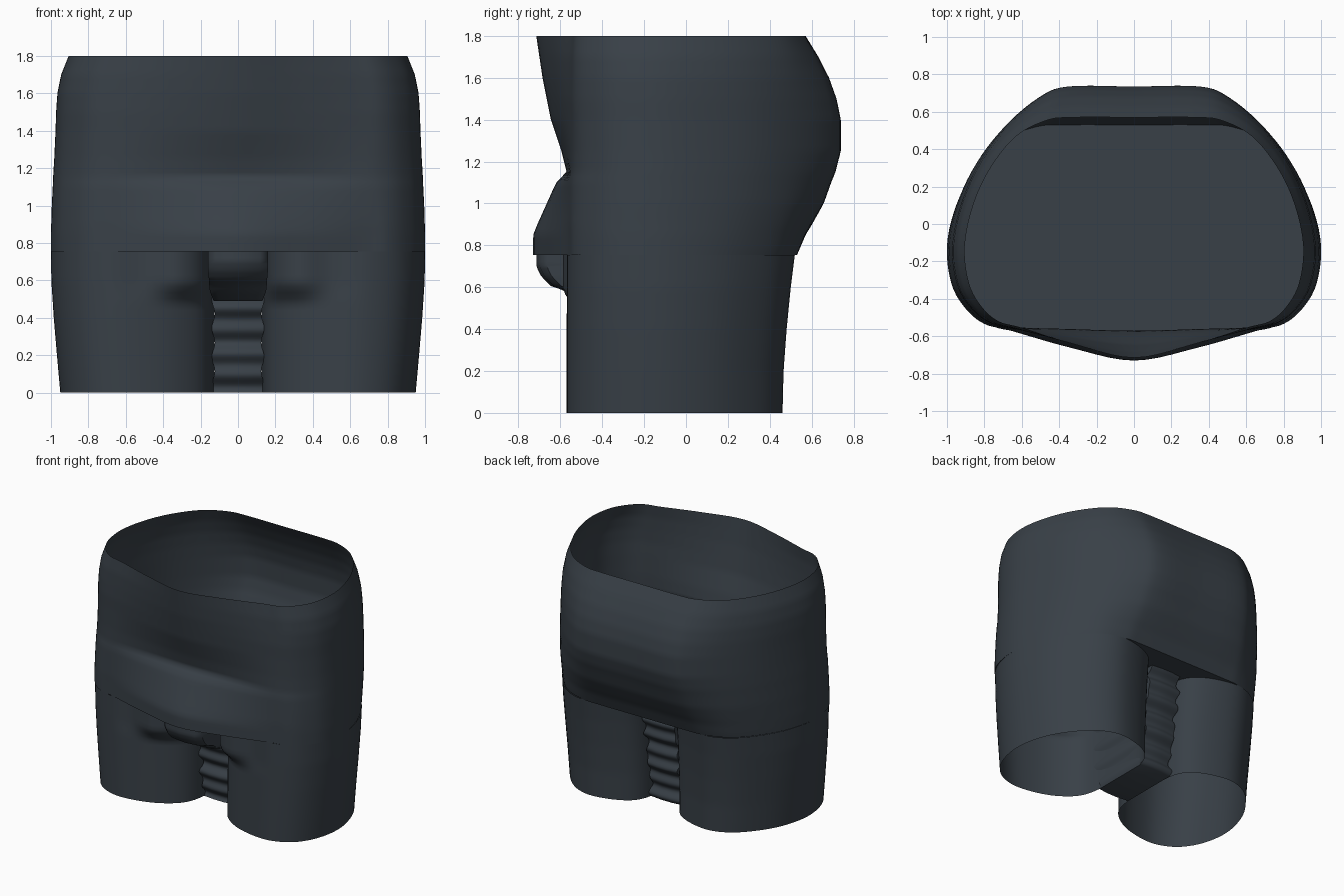
import bpy, bmesh, math
from mathutils import Vector

if "Cube" in bpy.data.objects:
    bpy.data.objects.remove(bpy.data.objects["Cube"])

mat = bpy.data.materials.new("dark slate cloth")
mat.diffuse_color = (0.04, 0.051, 0.063, 1)
mat.use_nodes = True
mat.node_tree.nodes["Principled BSDF"].inputs["Base Color"].default_value = mat.diffuse_color


def lerp_table(table, z):
    """Interpolate rows (z, a, b, ...) at height z."""
    for r0, r1 in zip(table, table[1:]):
        if z <= r1[0]:
            t = max(0, (z - r0[0]) / (r1[0] - r0[0]))
            return [a + (b - a) * t for a, b in zip(r0[1:], r1[1:])]
    return table[-1][1:]


def smooth_loop(pts, n=5):
    """Closed Catmull-Rom curve through 2D points."""
    out, m = [], len(pts)
    for i in range(m):
        p0, p1, p2, p3 = (Vector(pts[(i + k) % m]) for k in (-1, 0, 1, 2))
        for j in range(n):
            t = j / n
            out.append(0.5 * (2 * p1 + (p2 - p0) * t + (2 * p0 - 5 * p1 + 4 * p2 - p3) * t * t
                              + (3 * p1 - p0 - 3 * p2 + p3) * t ** 3))
    return out


def loft(name, section, heights, cap_bottom=False, cap_top=False, angle=40):
    """Stack closed sections into a tube."""
    bm = bmesh.new()
    rings = [[bm.verts.new((p[0], p[1], z)) for p in section(z)] for z in heights]
    for a, b in zip(rings, rings[1:]):
        for i in range(len(a)):
            j = (i + 1) % len(a)
            bm.faces.new((a[i], a[j], b[j], b[i]))
    if cap_bottom:
        bm.faces.new(rings[0][::-1])
    if cap_top:
        bm.faces.new(rings[-1])
    bmesh.ops.recalc_face_normals(bm, faces=bm.faces)
    me = bpy.data.meshes.new(name)
    bm.to_mesh(me)
    bm.free()
    me.materials.append(mat)
    ob = bpy.data.objects.new(name, me)
    bpy.context.collection.objects.link(ob)
    bpy.ops.object.select_all(action='DESELECT')
    ob.select_set(True)
    bpy.context.view_layer.objects.active = ob
    bpy.ops.object.shade_smooth_by_angle(angle=math.radians(angle))
    return ob


def steps(z0, z1, n):
    return [z0 + (z1 - z0) * i / n for i in range(n + 1)]


# Hip section: height, half width, back y, front centre y, front corner y
HIP = [(0.755, 1.0, 0.53, -0.73, -0.57), (0.85, 1.0, 0.57, -0.73, -0.57),
       (0.9, 0.998, 0.6, -0.71, -0.57), (1.0, 0.995, 0.655, -0.665, -0.565),
       (1.1, 0.99, 0.69, -0.62, -0.56), (1.15, 0.988, 0.71, -0.57, -0.55),
       (1.25, 0.982, 0.735, -0.595, -0.55), (1.4, 0.975, 0.735, -0.645, -0.555),
       (1.5, 0.972, 0.715, -0.665, -0.56), (1.6, 0.965, 0.68, -0.685, -0.56),
       (1.7, 0.945, 0.63, -0.7, -0.56), (1.8, 0.905, 0.57, -0.715, -0.555)]
# Right back outline: x factor, y factor where the back is full, y factor where it is flat
BACK = [(0.36, 1.0, 1.0), (0.52, 0.93, 0.985), (0.7, 0.755, 0.87), (0.85, 0.53, 0.62),
        (0.95, 0.27, 0.33), (1.0, 0.0, 0.0)]
# Right front outline: x factor, y factor towards the front corner
FRONT = [(0.975, -0.45), (0.9, -0.74), (0.8, -0.92), (0.66, -1.0)]


def hip_section(z):
    w, back, front, corner = lerp_table(HIP, z)
    k = min(1, max(0, (0.735 - back) / 0.2))
    half = [(x * w, -0.12 + (a + (b - a) * k) * (back + 0.12)) for x, a, b in BACK]
    half += [(x * w, -0.12 - t * (corner + 0.12) * -1) for x, t in ((x, -t) for x, t in FRONT)]
    half.append((0.34 * w, corner + (front - corner) * 0.57))
    left = [(-x, y) for x, y in half[::-1]]
    return smooth_loop([(0, back)] + half + [(0, front)] + left)


loft("hip_shell", hip_section, steps(0.755, 1.8, 42), cap_bottom=True, angle=65)

# Leg section, open at the hem: x, y
LEG = [(0.13, -0.2), (0.18, -0.38), (0.32, -0.495), (0.5, -0.555), (0.69, -0.565), (0.86, -0.49),
       (0.967, -0.33), (1.0, -0.12), (0.95, 0.1), (0.85, 0.285), (0.7, 0.445), (0.52, 0.51),
       (0.3, 0.46), (0.17, 0.35), (0.13, 0.15)]
LEG_SIZE = [(0, 0.95, 0.47), (0.2, 0.968, 0.475), (0.4, 0.985, 0.49), (0.6, 0.998, 0.51), (0.755, 1.0, 0.53)]


def leg_section(side):
    def section(z):
        w, back = lerp_table(LEG_SIZE, z)
        bulge = min(1, max(0, (z - 0.48) / 0.1))
        pts = []
        for x, y in LEG:
            if -0.5 < y < -0.3 and x < 0.4:  # cloth pulled forward beside the pouch
                y -= bulge * 0.09
            pts.append((side * (0.13 + (x - 0.13) * (w - 0.13) / 0.87), y * back / 0.52 if y > 0 else y))
        return smooth_loop(pts)
    return section


for side, name in ((1, "right_leg"), (-1, "left_leg")):
    loft(name, leg_section(side), steps(0, 0.755, 24))


# Gathered strip joining the legs
def strip_section(z):
    fold = 0.015 * math.sin(z * 52) + 0.01 * math.sin(z * 23 + 1)
    w = 0.132 + 0.008 * math.sin(z * 41)
    f, b = -0.23 - 0.12 * z + fold, 0.22 + 0.16 * z + fold
    return [(-w, f), (-w / 3, f - 0.01), (w / 3, f - 0.01), (w, f),
            (w, b), (w / 3, b + 0.01), (-w / 3, b + 0.01), (-w, b)]


loft("inner_strip", strip_section, steps(0, 0.755, 60), cap_bottom=True, angle=60)

# Front pouch under the hip shell
POUCH = [(0.49, 0.13, -0.42), (0.54, 0.15, -0.52), (0.585, 0.155, -0.58), (0.6, 0.155, -0.64),
         (0.65, 0.16, -0.69), (0.7, 0.16, -0.715), (0.755, 0.16, -0.715)]


def pouch_section(z):
    w, f = lerp_table(POUCH, z)
    return [(-w, -0.3), (-w, f + 0.05), (-w * 0.75, f + 0.015), (0, f),
            (w * 0.75, f + 0.015), (w, f + 0.05), (w, -0.3)]


loft("front_pouch", pouch_section, steps(0.49, 0.755, 16), cap_bottom=True, angle=50)
